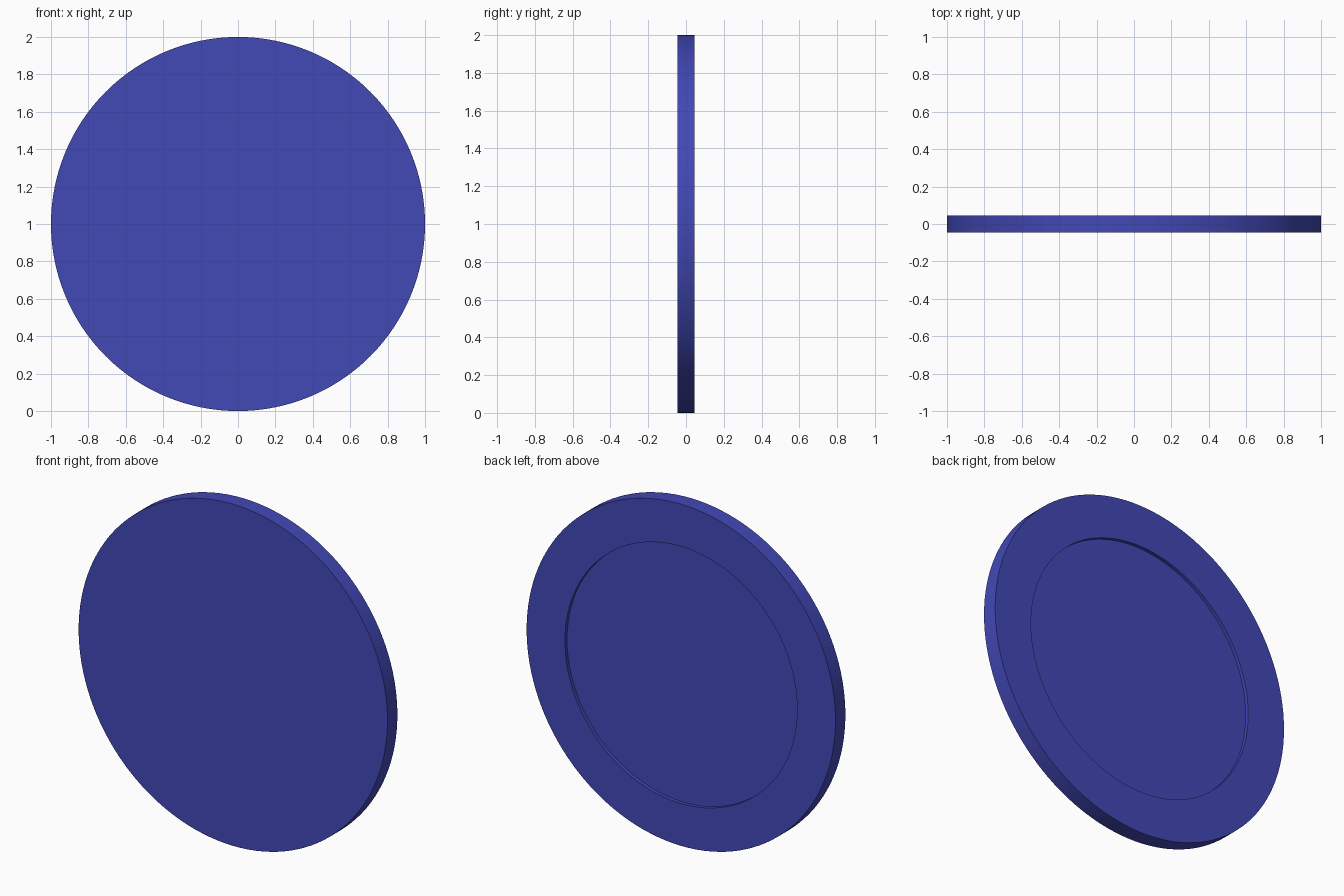
import bpy, bmesh, math
from mathutils import Matrix

if "Cube" in bpy.data.objects:
    bpy.data.objects.remove(bpy.data.objects["Cube"])

RADIUS, HALF_T = 1.0, 0.046
RECESS_R, RECESS_D = 0.752, 0.02
SEGMENTS = 128

# Half profile (radius, depth) from front centre round the rim to the recessed back centre
profile = [
    (0, -HALF_T), (RADIUS, -HALF_T), (RADIUS, HALF_T),
    (RECESS_R, HALF_T), (RECESS_R, HALF_T - RECESS_D), (0, HALF_T - RECESS_D),
]

# Lathe the profile about the y axis
bm = bmesh.new()
verts = [bm.verts.new((r, y, 0)) for r, y in profile]
edges = [bm.edges.new(pair) for pair in zip(verts, verts[1:])]
bmesh.ops.spin(bm, geom=verts + edges, cent=(0, 0, 0), axis=(0, 1, 0),
               angle=math.tau, steps=SEGMENTS, use_merge=False)
bmesh.ops.remove_doubles(bm, verts=bm.verts, dist=1e-4)
bmesh.ops.recalc_face_normals(bm, faces=bm.faces)
bmesh.ops.transform(bm, matrix=Matrix.Translation((0, 0, RADIUS)), verts=bm.verts)

mesh = bpy.data.meshes.new("round_disc")
bm.to_mesh(mesh)
bm.free()
disc = bpy.data.objects.new("round_disc", mesh)
bpy.context.collection.objects.link(disc)

# Blue finish
blue = bpy.data.materials.new("blue")
blue.diffuse_color = (0.055, 0.065, 0.47, 1)
blue.use_nodes = True
blue.node_tree.nodes["Principled BSDF"].inputs["Base Color"].default_value = blue.diffuse_color
mesh.materials.append(blue)

# Smooth rim, sharp edges
bpy.context.view_layer.objects.active = disc
disc.select_set(True)
bpy.ops.object.shade_smooth_by_angle(angle=math.radians(30))
